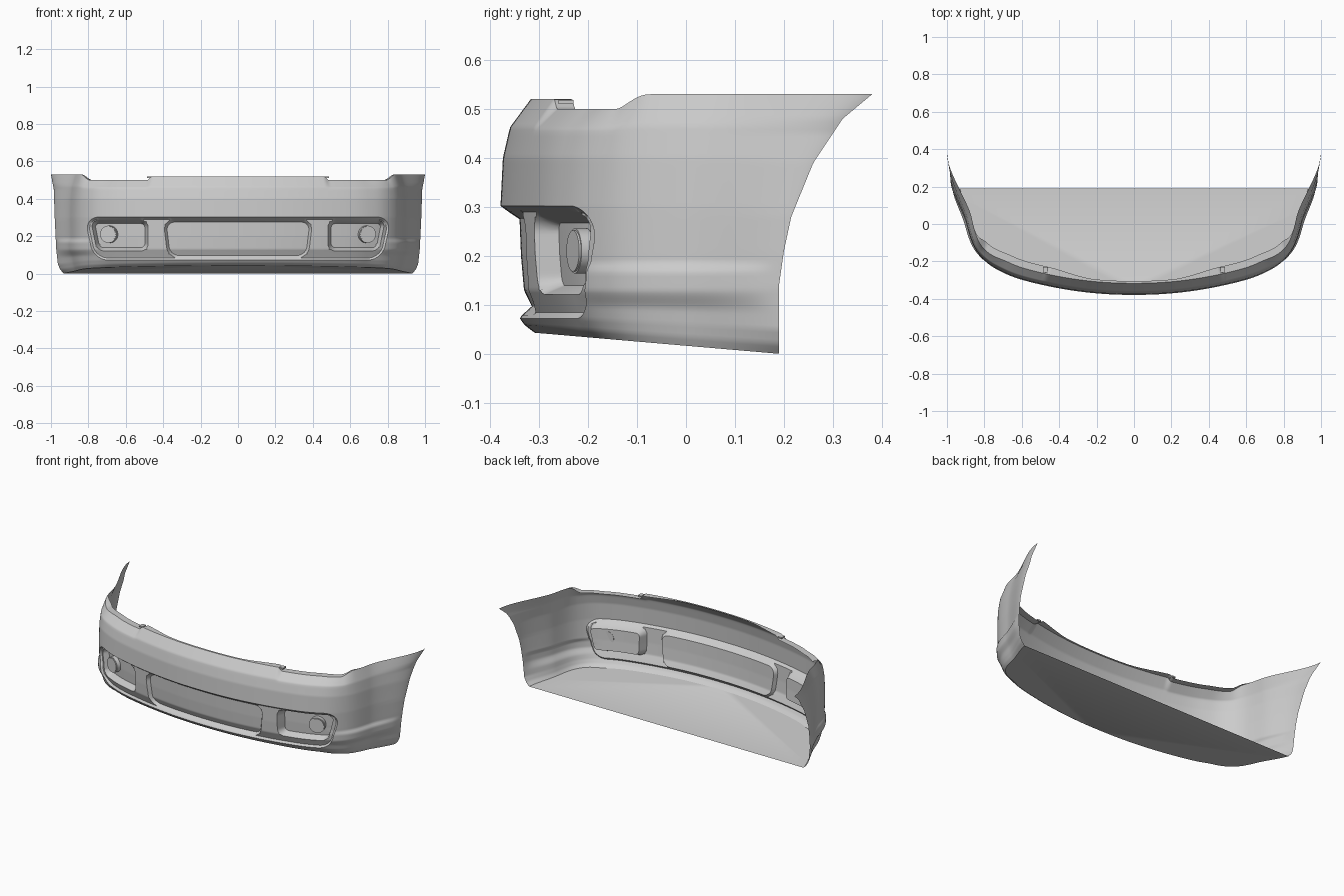
import bpy, bmesh, math
from mathutils import Vector

if "Cube" in bpy.data.objects:
    bpy.data.objects.remove(bpy.data.objects["Cube"])

NS, NZ = 150, 74          # columns (half) and rows of the shell

def table(pts, v):
    if v <= pts[0][0]:
        return pts[0][1]
    for (a, p), (b, q) in zip(pts, pts[1:]):
        if v <= b:
            return p + (q - p) * (v - a) / (b - a)
    return pts[-1][1]

def smooth(a, b, v):
    k = min(max((v - a) / (b - a), 0), 1)
    return k * k * (3 - 2 * k)

# Half plan outline, centre to wheel arch, splined and walked by arc length
ctrl = [(-.2, -.370), (0, -.379), (.2, -.371), (.4, -.344), (.6, -.298), (.72, -.25),
        (.80, -.195), (.86, -.115), (.90, -.02), (.93, .08), (.955, .19), (.975, .3)]
ctrl = [Vector(c) for c in ctrl]
plan, dist = [], []
for i in range(1, len(ctrl) - 2):
    a, b, c, d = ctrl[i - 1:i + 3]
    for k in range(10):
        t = k / 10
        plan.append(.5 * (2 * b + (c - a) * t + (2 * a - 5 * b + 4 * c - d) * t * t
                          + (3 * b - a - 3 * c + d) * t ** 3))
plan.append(ctrl[-2])
plan[0].x = 0
dist = [0]
for p, q in zip(plan, plan[1:]):
    dist.append(dist[-1] + (q - p).length)
LEN = dist[-1]
xs = list(zip(dist, [p.x for p in plan]))
ys = list(zip(dist, [p.y for p in plan]))

# Vertical sections: inset, wheel-arch edge
inset = [(0, .07), (.02, .05), (.05, .035), (.13, .01), (.2, .004), (.3, 0), (.4, .005), (.465, .02), (.53, .062)]
rear_y = [(0, .19), (.14, .19), (.21, .2), (.28, .215), (.39, .26), (.48, .32), (.53, .38)]
rear_x = [(0, .93), (.02, .95), (.05, .963), (.13, .972), (.3, .98), (.45, .985), (.53, 1.0)]

def base(s, h):
    """Undented shell at arc length s and design height h."""
    x0, y0 = table(xs, s), table(ys, s)
    e = .01
    n = Vector((table(ys, s + e) - table(ys, s - e) if s > e else 0,
                -(table(xs, s + e) - table(xs, max(s - e, 0)))))
    n.normalize()
    side = smooth(.7, .9, x0)
    d = table(inset, h) * (1 - .5 * side)
    d -= .012 * side * smooth(.19, .165, h) * smooth(.08, .13, h) * smooth(.17, .08, y0)
    x, y = x0 - n.x * d, y0 - n.y * d
    if s <= 0:
        x = 0
    if y0 > -.15:                              # stretch sides back to the arch edge
        k = (y0 + .15) / .34
        y += k * k * (table(rear_y, h) - y) if k < 1 else table(rear_y, h) - y
        w = smooth(.35, 1, k)
        x += w * (table(rear_x, h) - x)
    z = h
    if h < .13:                                # sloping underside
        zb = .043 * (.19 - y) / .5
        z = zb + h / .13 * (.13 - zb)
    elif h > .45:                              # stepped top edge
        top = .52 - .02 * smooth(.47, .5, x0) + .03 * smooth(-.17, -.10, y0)
        z = .45 + (h - .45) / .08 * (top - .45)
    return Vector((x, y, z))

def rbox(x, z, cx, cz, hx, hz, r):
    qx, qz = abs(x - cx) - hx + r, abs(z - cz) - hz + r
    return math.hypot(max(qx, 0), max(qz, 0)) + min(max(qx, qz), 0) - r

# Dents: outline distance function, depth, wall width
dents = [
    (lambda x, z: rbox(x + .22 * (.3 - z), z, 0, .187, .82, .115, .075), .016, .012),
    (lambda x, z: rbox(x + .12 * (.29 - z), z, 0, .186, .40, .103, .06), .022, .014),
    (lambda x, z: rbox(x + .2 * (.28 - z) * smooth(.6, .75, x), z, .633, .203, .153, .082, .04), .046, .018),
]

def snap(s, h):
    """Slide a grid point onto a nearby dent outline for clean edges."""
    for f, _, w in dents:
        g = lambda a, b: (lambda p: f(p.x, p.z))(base(a, b))
        v = g(s, h)
        for off in (0, -w):
            if abs(v - off) < .0045:
                e = .001
                gs, gh = (g(s + e, h) - v) / e, (g(s, h + e) - v) / e
                m = gs * gs + gh * gh
                if m > .1:
                    k = (v - off) / m
                    return (s - k * gs if s > 0 else 0), h - k * gh
    return s, h

def shell(s, h):
    if .02 < h < .33 and s < 1.1:
        s, h = snap(s, h)
    p = base(s, h)
    if p.x < .9 and .04 < p.z < .32:
        x, z = p.x, p.z
        for f, depth, w in dents:
            p.y += depth * min(max(-f(x, z) / w, 0), 1)
    return p

def finish(bm, name, mirror=True):
    bmesh.ops.recalc_face_normals(bm, faces=bm.faces)
    me = bpy.data.meshes.new(name)
    bm.to_mesh(me)
    bm.free()
    ob = bpy.data.objects.new(name, me)
    bpy.context.collection.objects.link(ob)
    if mirror:
        m = ob.modifiers.new("mirror", 'MIRROR')
        m.use_clip = True
    bpy.ops.object.select_all(action='DESELECT')
    ob.select_set(True)
    bpy.context.view_layer.objects.active = ob
    bpy.ops.object.shade_smooth_by_angle(angle=math.radians(32))
    return ob

# Bumper shell with underside plate and top flange
bm = bmesh.new()
grid = [[bm.verts.new(shell(LEN * i / NS, .53 * j / NZ)) for j in range(NZ + 1)]
        for i in range(NS + 1)]
for i in range(NS + 1):                        # flange row folded inward along the top
    p = grid[i][-1].co
    wid = (.012 + .025 * smooth(.2, .48, p.x)) * smooth(.86, .80, p.x)
    grid[i].append(bm.verts.new((p.x - wid * .35 * smooth(0, .4, p.x), p.y + wid, p.z)))
for a, b in zip(grid, grid[1:]):
    for j in range(NZ + 1):
        bm.faces.new((a[j], b[j], b[j + 1], a[j + 1]))
mid = bm.verts.new((0, .19, grid[-1][0].co.z))
bm.faces.new([col[0] for col in grid] + [mid])
bmesh.ops.dissolve_degenerate(bm, dist=1e-5, edges=bm.edges)
finish(bm, "bumper_shell")

# Round fog lamps, turned slightly outward
bm = bmesh.new()
bmesh.ops.create_cone(bm, cap_ends=True, segments=40, radius1=.046, radius2=.046, depth=.03)
rim = [e for e in bm.edges if all(v.co.z > 0 for v in e.verts)]
bmesh.ops.bevel(bm, geom=rim, offset=.004, segments=2, affect='EDGES')
turn = Vector((.33, -1, 0)).to_track_quat('Z', 'Y').to_matrix()
bmesh.ops.rotate(bm, verts=bm.verts, matrix=turn)
bmesh.ops.translate(bm, verts=bm.verts, vec=(.69, -.217, .21))
finish(bm, "fog_lamps")

# Small mounting clips at the ends of the raised top edge
bm = bmesh.new()
bmesh.ops.create_cube(bm, size=1)
bmesh.ops.scale(bm, verts=bm.verts, vec=(.025, .03, .008))
bmesh.ops.translate(bm, verts=bm.verts, vec=(.475, -.245, .514))
finish(bm, "mounting_clips")
